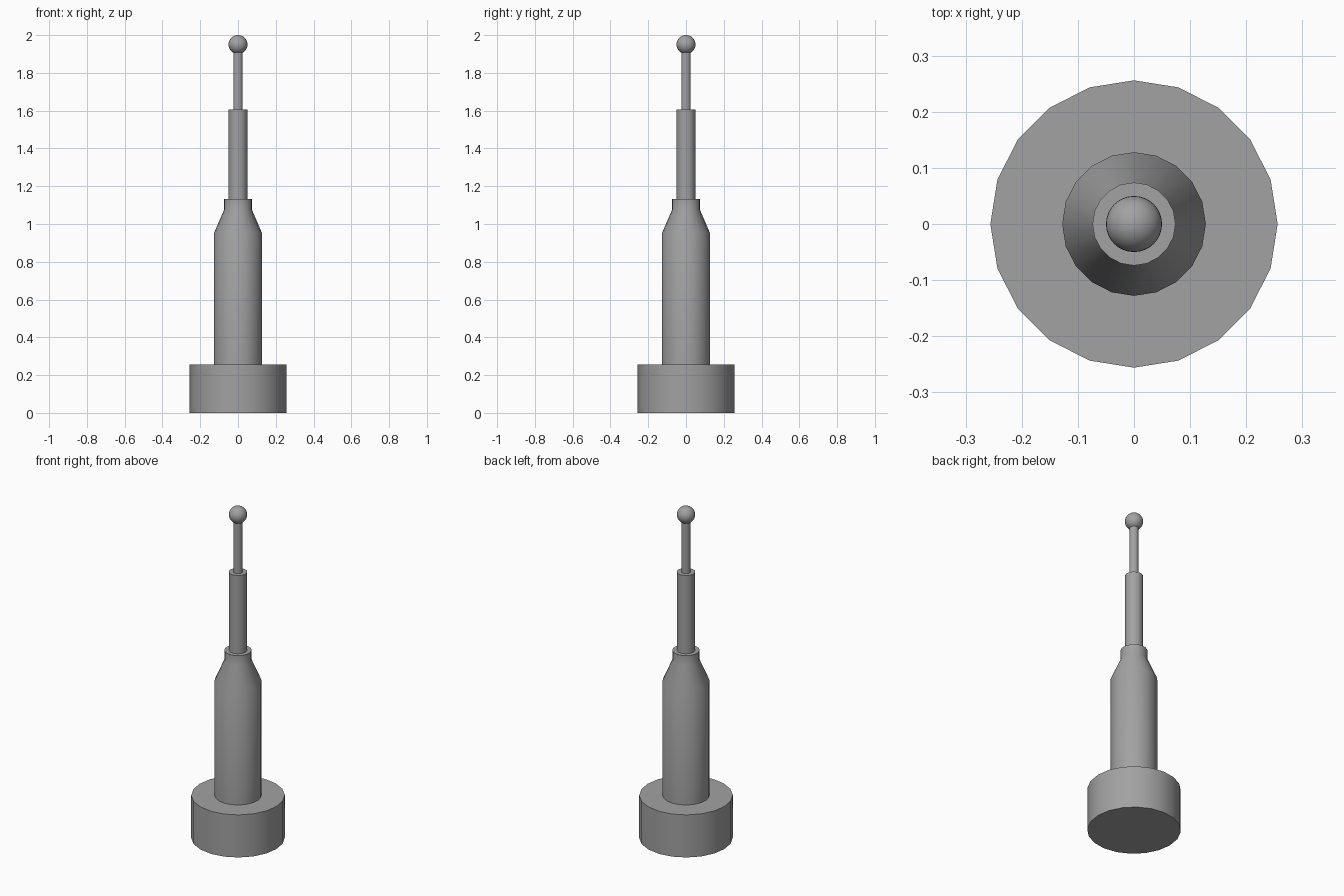
import bpy, bmesh, math

cube = bpy.data.objects.get("Cube")
if cube:
    bpy.data.objects.remove(cube, do_unlink=True)

SIDES = 20

# Single grey finish
grey = bpy.data.materials.new("grey metal")
grey.use_nodes = True
colour = (0.36, 0.36, 0.36, 1)
grey.diffuse_color = colour
grey.node_tree.nodes["Principled BSDF"].inputs["Base Color"].default_value = colour


def finish(obj, name):
    obj.name = obj.data.name = name
    obj.data.materials.append(grey)
    bpy.ops.object.select_all(action="DESELECT")
    obj.select_set(True)
    bpy.context.view_layer.objects.active = obj
    bpy.ops.object.shade_smooth_by_angle(angle=math.radians(40))
    return obj


def turned(name, profile):
    """Closed round part from (radius, height) rings, capped at both ends."""
    bm = bmesh.new()
    rings = []
    for r, z in profile:
        angles = [math.tau * i / SIDES for i in range(SIDES)]
        rings.append([bm.verts.new((r * math.cos(a), r * math.sin(a), z)) for a in angles])
    for low, high in zip(rings, rings[1:]):
        for i in range(SIDES):
            j = (i + 1) % SIDES
            bm.faces.new((low[i], low[j], high[j], high[i]))
    bm.faces.new(rings[0][::-1])
    bm.faces.new(rings[-1])
    mesh = bpy.data.meshes.new(name)
    bm.to_mesh(mesh)
    bm.free()
    obj = bpy.data.objects.new(name, mesh)
    bpy.context.collection.objects.link(obj)
    return finish(obj, name)


# Stepped, tapering mast from the ground up
turned("base", [(0.256, 0), (0.256, 0.257)])
turned("body", [(0.128, 0.257), (0.128, 0.95), (0.074, 1.075), (0.074, 1.133)])
turned("middle_tube", [(0.05, 1.133), (0.05, 1.605)])
turned("thin_rod", [(0.025, 1.605), (0.025, 1.93)])

# Ball tip
bpy.ops.mesh.primitive_uv_sphere_add(segments=32, ring_count=16, radius=0.05, location=(0, 0, 1.95))
finish(bpy.context.object, "ball_tip")
